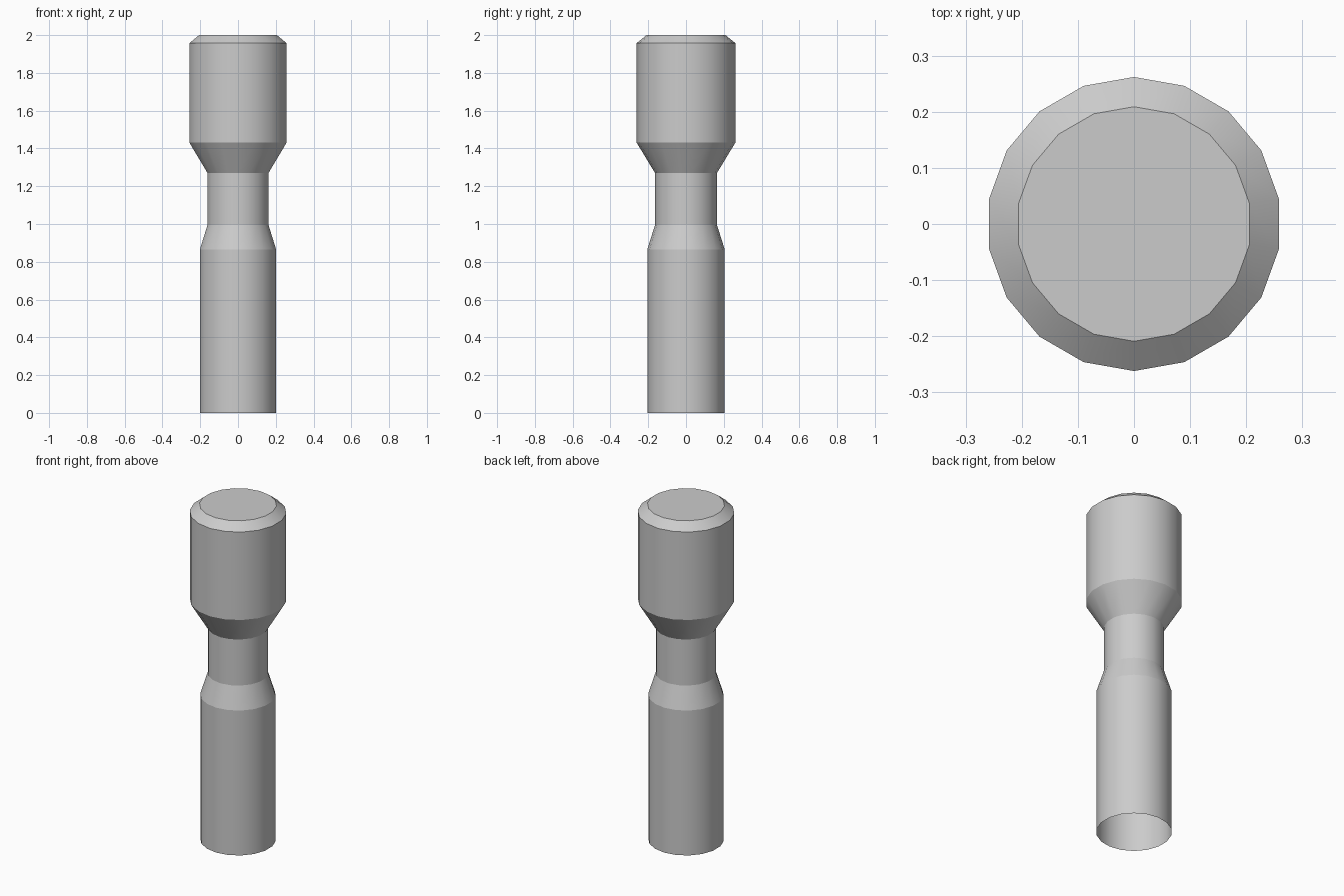
import bpy, bmesh, math

if "Cube" in bpy.data.objects:
    bpy.data.objects.remove(bpy.data.objects["Cube"])

SIDES = 18


def lathe(name, profile, cap_top=False):
    """Turn a (radius, z) profile into an 18-sided shell with crisp ring edges."""
    bm = bmesh.new()
    rings = []
    for r, z in profile:
        ring = []
        for i in range(SIDES):
            a = math.pi / 2 + 2 * math.pi * i / SIDES
            ring.append(bm.verts.new((r * math.cos(a), r * math.sin(a), z)))
        rings.append(ring)
    for low, high in zip(rings, rings[1:]):
        for i in range(SIDES):
            j = (i + 1) % SIDES
            bm.faces.new((low[i], low[j], high[j], high[i]))
    if cap_top:
        bm.faces.new(rings[-1])
    for f in bm.faces:
        f.smooth = True
    # Ring edges are horizontal: keep them sharp, sides stay smooth
    for e in bm.edges:
        e.smooth = abs(e.verts[0].co.z - e.verts[1].co.z) > 1e-5
    mesh = bpy.data.meshes.new(name)
    bm.to_mesh(mesh)
    bm.free()
    obj = bpy.data.objects.new(name, mesh)
    bpy.context.collection.objects.link(obj)
    return obj


# Lower tube with sloped shoulder and narrow neck, open at the bottom
lathe("handle_and_neck", [(0.205, 0), (0.205, 0.865), (0.164, 0.995), (0.164, 1.27)])

# Wide head with tapered underside and chamfered, closed top
lathe("head", [(0.164, 1.27), (0.262, 1.432), (0.262, 1.957), (0.209, 2.0)], cap_top=True)
